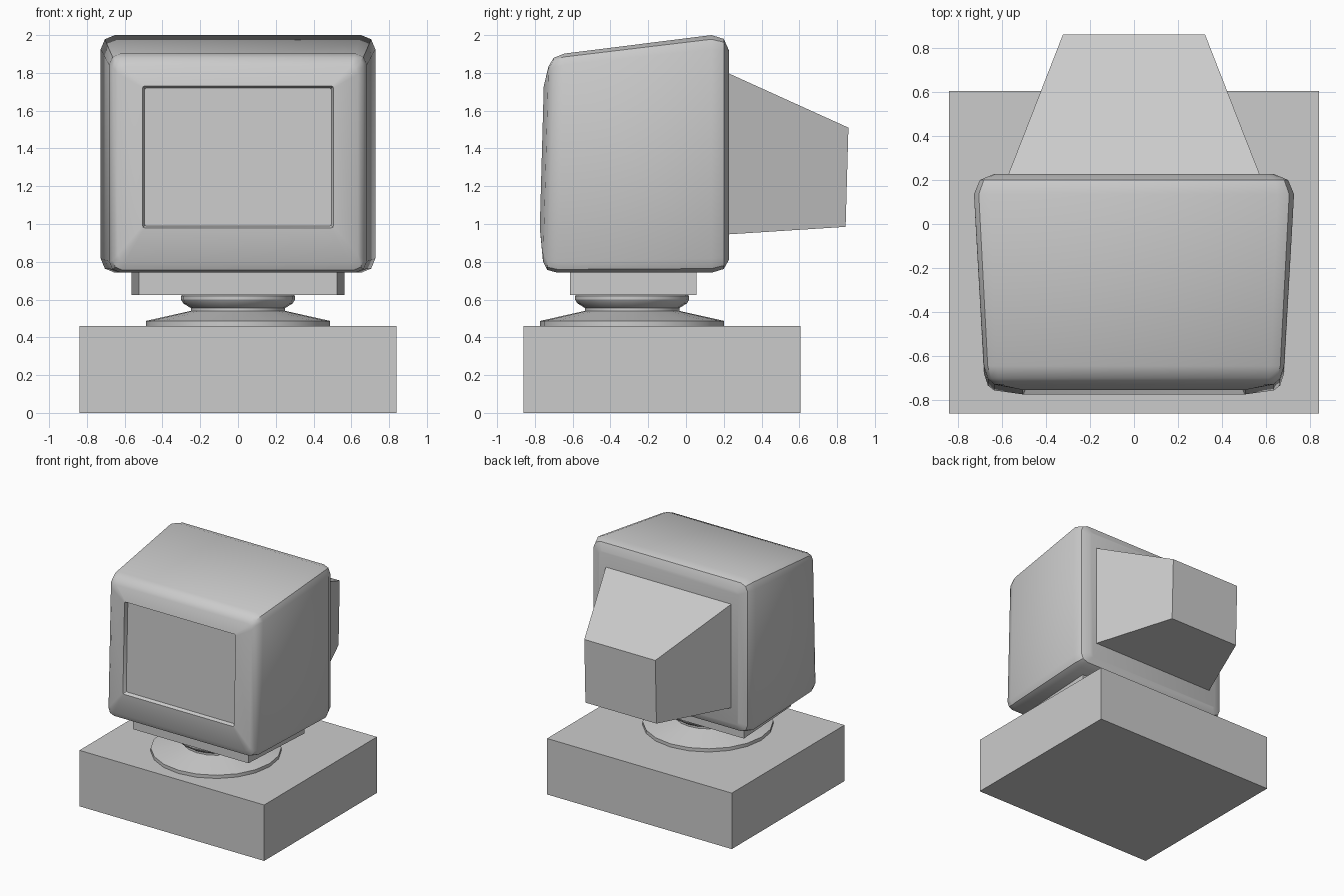
import bpy, bmesh, math

if "Cube" in bpy.data.objects:
    bpy.data.objects.remove(bpy.data.objects["Cube"])


def loft(name, rings, smooth=None, caps=True):
    """Skin a list of equal-length closed rings into one solid."""
    bm = bmesh.new()
    loops = [[bm.verts.new(p) for p in ring] for ring in rings]
    n = len(loops[0])
    for a, b in zip(loops, loops[1:]):
        for i in range(n):
            j = (i + 1) % n
            bm.faces.new((a[i], a[j], b[j], b[i]))
    if caps:
        bm.faces.new(loops[0])
        bm.faces.new(loops[-1])
    bmesh.ops.recalc_face_normals(bm, faces=bm.faces)
    me = bpy.data.meshes.new(name)
    bm.to_mesh(me)
    bm.free()
    ob = bpy.data.objects.new(name, me)
    bpy.context.collection.objects.link(ob)
    if smooth:
        bpy.ops.object.select_all(action='DESELECT')
        ob.select_set(True)
        bpy.context.view_layer.objects.active = ob
        bpy.ops.object.shade_smooth_by_angle(angle=math.radians(smooth))
    return ob


def rect(hw, zb, zt, yb, yt):
    """Upright rectangle, leaning from yb at the bottom to yt at the top."""
    return [(-hw, yb, zb), (hw, yb, zb), (hw, yt, zt), (-hw, yt, zt)]


def round_rect(hw, zb, zt, yb, yt, r):
    """Leaning rectangle with two-segment rounded corners."""
    pts = []
    corners = ((1, zt - r, 0), (-1, zt - r, 90), (-1, zb + r, 180), (1, zb + r, 270))
    for sx, cz, start in corners:
        for k in range(3):
            a = math.radians(start + 45 * k)
            z = cz + r * math.sin(a)
            y = yb + (yt - yb) * (z - zb) / (zt - zb)
            pts.append((sx * (hw - r) + r * math.cos(a), y, z))
    return pts


# Desktop computer box
loft("computer_box", [rect(0.84, 0, 0.46, -0.86, -0.86),
                      rect(0.84, 0, 0.46, 0.605, 0.605)])

# Turned swivel foot
profile = [(0.487, 0.46), (0.487, 0.487), (0.25, 0.54), (0.25, 0.555),
           (0.29, 0.58), (0.302, 0.60), (0.302, 0.62), (0.28, 0.63)]
SIDES = 20
loft("swivel_foot", [[(r * math.cos(2 * math.pi * i / SIDES),
                       -0.285 + r * math.sin(2 * math.pi * i / SIDES), z)
                      for i in range(SIDES)] for r, z in profile], smooth=30)

# Plate under the monitor, wider at the back
loft("support_plate", [rect(0.525, 0.625, 0.76, -0.615, -0.615),
                       rect(0.565, 0.625, 0.76, 0.055, 0.055)])

# Monitor case from back to front, ending in the recessed screen opening
case = [(0.635, 0.81, 1.92, 0.227, 0.227, 0.03),
        (0.70, 0.762, 1.98, 0.20, 0.20, 0.06),
        (0.727, 0.742, 2.0, 0.135, 0.135, 0.075),
        (0.682, 0.742, 1.902, -0.68, -0.645, 0.06),
        (0.664, 0.757, 1.88, -0.735, -0.70, 0.05),
        (0.635, 0.80, 1.835, -0.757, -0.728, 0.04),
        (0.505, 0.98, 1.73, -0.774, -0.753, 0.01),
        (0.495, 0.99, 1.72, -0.745, -0.724, 0.01)]
loft("monitor_case", [round_rect(*c) for c in case], smooth=40)

# Tapered housing behind the monitor
loft("rear_housing", [rect(0.573, 0.945, 1.80, 0.22, 0.22),
                      rect(0.323, 0.985, 1.51, 0.845, 0.86)])
